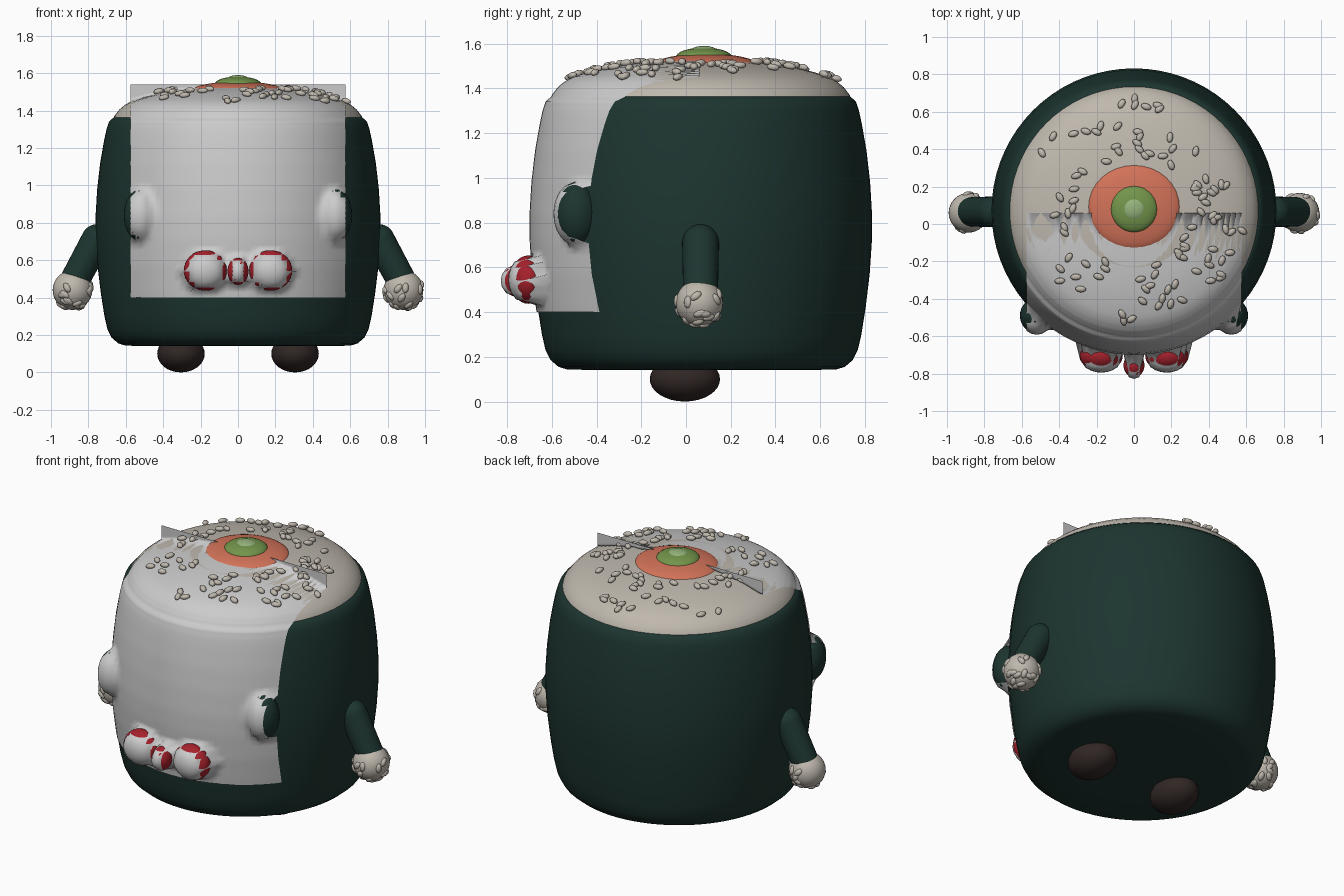
import bpy, bmesh, math, random
from mathutils import Vector, Matrix
from mathutils.bvhtree import BVHTree

if "Cube" in bpy.data.objects:
    bpy.data.objects.remove(bpy.data.objects["Cube"])

random.seed(4)
CY = 0.07  # y of the body axis


def material(name, rgb):
    m = bpy.data.materials.new(name)
    m.diffuse_color = (*rgb, 1)
    m.use_nodes = True
    m.node_tree.nodes["Principled BSDF"].inputs["Base Color"].default_value = m.diffuse_color
    return m


GREEN = material("seaweed", (0.012, 0.035, 0.029))
RICE = material("rice", (0.52, 0.48, 0.42))
RED = material("red", (0.38, 0.015, 0.025))
ORANGE = material("salmon", (0.65, 0.17, 0.10))
LIME = material("avocado", (0.17, 0.30, 0.07))
PALE = material("avocado_pale", (0.30, 0.45, 0.20))
BROWN = material("brown", (0.03, 0.02, 0.018))


def finish(bm, name, mat=None):
    bmesh.ops.recalc_face_normals(bm, faces=bm.faces)
    for f in bm.faces:
        f.smooth = True
    me = bpy.data.meshes.new(name)
    bm.to_mesh(me)
    bm.free()
    ob = bpy.data.objects.new(name, me)
    bpy.context.collection.objects.link(ob)
    if mat:
        me.materials.append(mat)
    return ob


def lathe(name, profile, mat, steps=72):
    bm = bmesh.new()
    vs = [bm.verts.new((r, CY, z)) for r, z in profile]
    es = [bm.edges.new(p) for p in zip(vs, vs[1:])]
    bmesh.ops.spin(bm, geom=vs + es, cent=(0, CY, 0), axis=(0, 0, 1),
                   angle=math.tau, steps=steps, use_duplicate=False)
    bmesh.ops.remove_doubles(bm, verts=bm.verts, dist=1e-4)
    return finish(bm, name, mat)


def add_ball(bm, loc, size, rot=Matrix(), seg=32):
    m = Matrix.Translation(loc) @ rot @ Matrix.Diagonal((*size, 1))
    bmesh.ops.create_uvsphere(bm, u_segments=seg, v_segments=seg // 2, radius=1, matrix=m)


def ball(name, loc, size, mat):
    bm = bmesh.new()
    add_ball(bm, loc, size)
    return finish(bm, name, mat)


def grains(name, spots):
    # small rice grains lying flat on the given (point, normal) spots
    bm = bmesh.new()
    for p, n in spots:
        rot = n.to_track_quat('Z', 'Y').to_matrix().to_4x4()
        rot = rot @ Matrix.Rotation(random.uniform(0, math.tau), 4, 'Z')
        add_ball(bm, p, (0.030, 0.018, 0.015), rot, 10)
    finish(bm, name, RICE)


# seaweed wrap and rice top
body = lathe("seaweed_body", [(0, 0.14), (0.4, 0.14), (0.60, 0.143), (0.64, 0.155), (0.675, 0.185),
    (0.698, 0.23), (0.714, 0.30), (0.733, 0.42), (0.751, 0.57), (0.761, 0.72), (0.762, 0.83),
    (0.753, 0.98), (0.737, 1.12), (0.716, 1.24), (0.703, 1.30), (0.69, 1.34), (0.665, 1.363),
    (0.62, 1.365)], GREEN)
TOP = [(0.67, 1.34), (0.662, 1.37), (0.635, 1.405), (0.605, 1.43), (0.57, 1.45),
       (0.50, 1.473), (0.42, 1.492), (0.30, 1.511), (0.15, 1.525), (0, 1.53)]
rice = lathe("rice_top", TOP, RICE)

# filling in the middle of the roll
ball("salmon_filling", (0, 0.09, 1.505), (0.25, 0.23, 0.05), ORANGE)
ball("avocado_filling", (0, 0.08, 1.54), (0.125, 0.125, 0.042), LIME)
ball("avocado_centre", (0, 0.08, 1.56), (0.065, 0.065, 0.03), PALE)


def top_z(r):
    for (r0, z0), (r1, z1) in zip(TOP, TOP[1:]):
        if r1 <= r <= r0:
            return z0 + (z1 - z0) * (r0 - r) / (r0 - r1)


# scattered grains on top
spots = []
for i in range(95):
    a, r = random.uniform(0, math.tau), random.uniform(0.30, 0.60)
    n = Vector((math.cos(a) * r * 0.5, math.sin(a) * r * 0.5, 1)).normalized()
    spots.append((Vector((r * math.cos(a), CY + r * math.sin(a), top_z(r) + 0.012)), n))
grains("top_grains", spots)

# limbs, eye bumps and bow loops, mirrored
targets = [body, rice]
for s, side in ((-1, "left"), (1, "right")):
    ball(side + "_foot", (s * 0.305, -0.005, 0.10), (0.127, 0.157, 0.10), BROWN)

    a, b = Vector((s * 0.755, 0.065, 0.71)), Vector((s * 0.88, 0.065, 0.48))
    rot = (b - a).to_track_quat('Z', 'Y').to_matrix().to_4x4()
    bm = bmesh.new()
    bmesh.ops.create_cone(bm, segments=32, radius1=0.082, radius2=0.078, depth=(b - a).length,
                          matrix=Matrix.Translation((a + b) / 2) @ rot)
    add_ball(bm, a, (0.082,) * 3)
    finish(bm, side + "_arm", GREEN)

    hand = Vector((s * 0.885, 0.06, 0.44))
    ball(side + "_hand", hand, (0.106,) * 3, RICE)
    spots = []
    while len(spots) < 26:
        n = Vector([random.gauss(0, 1) for _ in range(3)]).normalized()
        if n.z < 0.45:
            spots.append((hand + n * 0.101, n))
    grains(side + "_hand_grains", spots)

    targets.append(ball(side + "_eye_bump", (s * 0.52, -0.49, 0.84), (0.09, 0.095, 0.14), GREEN))
    targets.append(ball(side + "_bow_loop", (s * 0.175, -0.705, 0.545), (0.115, 0.082, 0.108), RED))
targets.append(ball("bow_knot", (0, -0.755, 0.54), (0.056, 0.065, 0.072), RED))

# face sheet: a flat grid projected backwards onto the parts
verts, faces = [], []
for ob in targets:
    k = len(verts)
    verts += [v.co.copy() for v in ob.data.vertices]
    faces += [[k + i for i in p.vertices] for p in ob.data.polygons]
tree = BVHTree.FromPolygons(verts, faces)

heights = [0.4 + 0.9 * i / 32 for i in range(32)] + [1.3 + 0.24 * i / 30 for i in range(31)]
bm = bmesh.new()
rows = []
for z in heights:
    row = []
    for i in range(41):
        x = -0.575 + 1.15 * i / 40
        hit = tree.ray_cast(Vector((x, -2, z)), Vector((0, 1, 0)))[0]
        y = min(hit.y - 0.008, 0.06) if hit else 0.06
        row.append(bm.verts.new((x, y, z)))
    rows.append(row)
for r0, r1 in zip(rows, rows[1:]):
    for i in range(40):
        bm.faces.new((r0[i], r0[i + 1], r1[i + 1], r1[i]))
finish(bm, "face_sheet")
